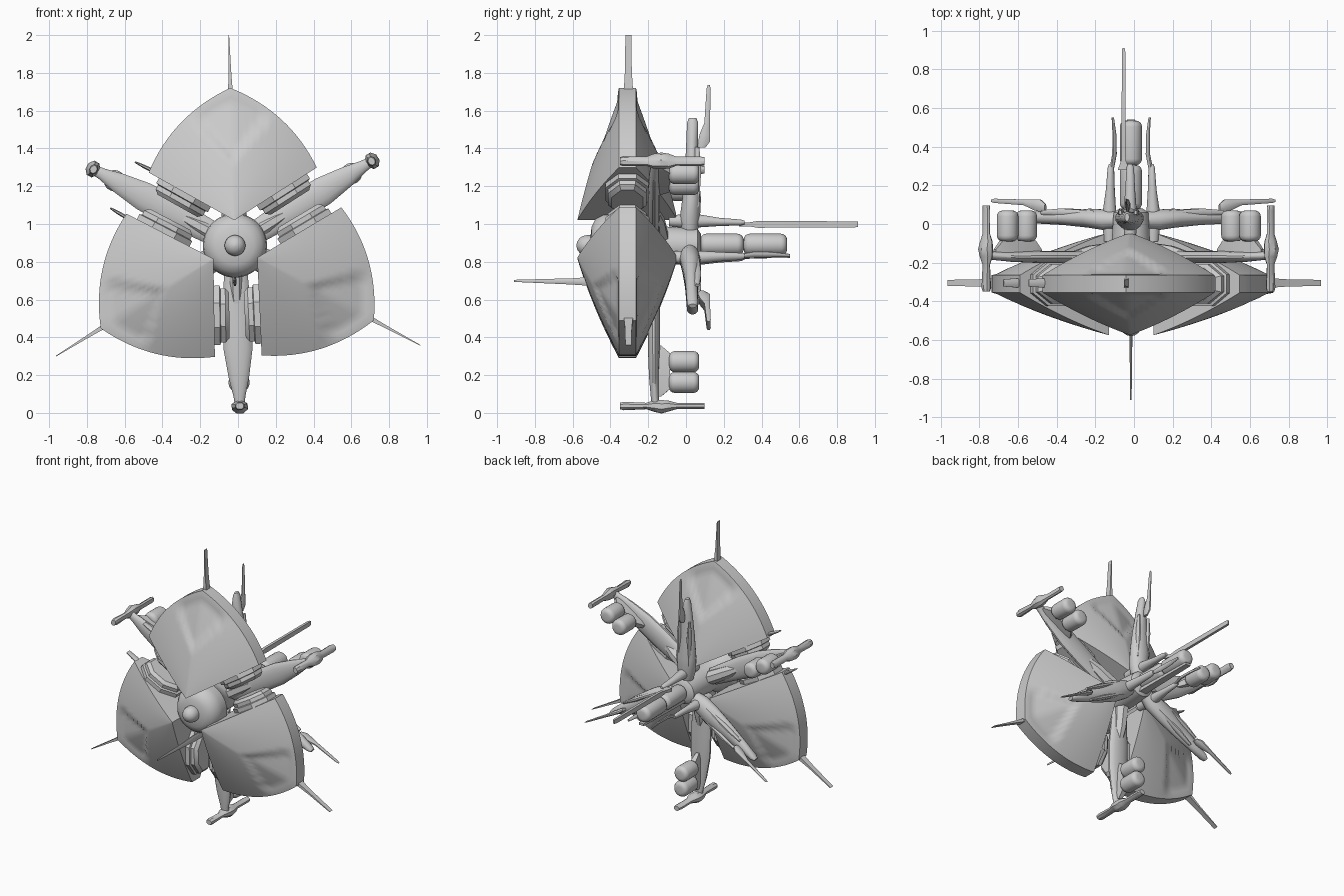
import bpy, bmesh
from math import sin, cos, pi, radians, sqrt
from mathutils import Matrix, Vector

if "Cube" in bpy.data.objects:
    bpy.data.objects.remove(bpy.data.objects["Cube"])

HUB = Matrix.Translation((-0.016, 0, 0.886))
TO_Y = Matrix.Rotation(-pi / 2, 4, 'X')          # local z -> world +y


def radial(deg):
    """Frame whose local z points outward from the hub, deg clockwise from up."""
    return HUB @ Matrix.Rotation(radians(deg - 1.7), 4, 'Y')


def finish(bm, name, m, angle=35):
    bmesh.ops.remove_doubles(bm, verts=bm.verts, dist=1e-5)
    bmesh.ops.recalc_face_normals(bm, faces=bm.faces)
    me = bpy.data.meshes.new(name)
    bm.to_mesh(me)
    bm.free()
    me.polygons.foreach_set('use_smooth', [True] * len(me.polygons))
    me.set_sharp_from_angle(angle=radians(angle))
    ob = bpy.data.objects.new(name, me)
    ob.matrix_world = m
    bpy.context.collection.objects.link(ob)
    return ob


def loft(name, m, sections, n=16):
    """Sections along local z: (z, half_x, half_y, y_centre). n=4 gives a box section."""
    bm = bmesh.new()
    k, ph = (sqrt(2), pi / 4) if n == 4 else (1, pi / n)
    rings = []
    for s in sections:
        z, hx, hy = s[:3]
        yc = s[3] if len(s) > 3 else 0
        rings.append([bm.verts.new((k * hx * cos(ph + 2 * pi * i / n),
                                    yc + k * hy * sin(ph + 2 * pi * i / n), z)) for i in range(n)])
    for a, b in zip(rings, rings[1:]):
        for i in range(n):
            bm.faces.new((a[i], a[(i + 1) % n], b[(i + 1) % n], b[i]))
    bm.faces.new(rings[0])
    bm.faces.new(rings[-1])
    return finish(bm, name, m)


def tank(name, m, length, r):
    """Barrel with rounded ends along world y, starting at the frame origin."""
    c = 0.55 * r
    prof = [(c * (1 - cos(a)), r * (0.45 + 0.55 * sin(a))) for a in (0, .4, .8, 1.2, pi / 2)]
    prof += [(length - z, q) for z, q in reversed(prof)]
    loft(name, m @ TO_Y, [(z, q, q) for z, q in prof], 24)


def smooth(x):
    x = max(0, min(1, x))
    return x * x * (3 - 2 * x)


def pod(name, m):
    """Wedge of a lens: curved outer rim, flat inner faces, recessed V panel front and back."""
    bm = bmesh.new()
    C, R = 32, 28
    tip, ctrl, corner = Vector((0, .835)), Vector((.31, .70)), Vector((.445, .40))
    apex = Vector((0, .134))
    grid = {}
    for side in (-1, 1):
        for j in range(C + 1):
            w = 2 * j / C - 1
            a = abs(w)
            p = tip * (1 - a) ** 2 + ctrl * 2 * a * (1 - a) + corner * a * a
            p.x *= -1 if w < 0 else 1
            for i in range(R + 1):
                t = i / R
                q = p.lerp(apex, t)
                h = .045 + .22 * t + .06 * t * (1 - t)
                dent = smooth((q.y - .44 - 1.15 * abs(q.x)) / .035)
                h -= .02 * dent * smooth(t / .12)
                grid[side, i, j] = bm.verts.new((q.x, -.31 + side * h, q.y))
    for side in (-1, 1):
        for i in range(R):
            for j in range(C):
                ids = [(i, j), (i, j + 1), (i + 1, j + 1), (i + 1, j)]
                bm.faces.new([grid[side, a, b] for a, b in ids])
    for j in range(C):
        bm.faces.new((grid[-1, 0, j], grid[-1, 0, j + 1], grid[1, 0, j + 1], grid[1, 0, j]))
    for j in (0, C):
        for i in range(R):
            bm.faces.new((grid[-1, i, j], grid[-1, i + 1, j], grid[1, i + 1, j], grid[1, i, j]))
    finish(bm, name, m, 30)


# Central hub: nose ball, rounded drum, rear core
nose = [(-.58 + .055 * (1 - cos(a)), .055 * sin(a), .055 * sin(a)) for a in (.05, .4, .8, 1.2, 1.57)]
drum = [(-.505, .055), (-.50, .10), (-.48, .14), (-.44, .165), (-.40, .17), (-.34, .165),
        (-.30, .13), (-.22, .10), (-.1, .10), (.06, .09), (.08, .06)]
loft('hub', HUB @ TO_Y, nose + [(z, r, r) for z, r in drum], 40)

# Forward probe under the nose
loft('forward_probe', HUB @ TO_Y, [(-.91, .004, .006, .187), (-.6, .008, .018, .19),
                                   (-.5, .010, .026, .19), (-.4, .010, .026, .19)], 8)

for k in range(3):
    # Lens-wedge pods with an outer blade
    m = radial(120 * k)
    pod(f'pod_{k}', m)
    loft(f'pod_spike_{k}', m, [(.80, .014, .026, -.305), (.86, .010, .022, -.305),
                               (.93, .007, .018, -.305), (1.115, .002, .016, -.305)], 4)
    # Docking pads on the two flat inner faces
    for s in (-1, 1):
        pm = m @ Matrix.Translation((s * .257, -.31, .288)) @ Matrix.Rotation(s * radians(149.1), 4, 'Y')
        loft(f'pod_pad_{k}_{s}', pm, [(-.02, .17, .125), (.03, .17, .125), (.034, .155, .11),
                                      (.06, .155, .11), (.08, .13, .09)], 8)

    # Rear claws behind each pod, with blade tips
    loft(f'rear_claw_{k}', m, [(.06, .04, .04, .02), (.14, .065, .055, .02), (.25, .075, .05, .03),
                               (.40, .062, .036, .03), (.55, .04, .032, .033), (.65, .022, .03, .035),
                               (.675, .012, .02, .035)], 16)
    for s in (-1, 1):
        loft(f'claw_rail_{k}_{s}', m @ Matrix.Translation((s * .04, 0, 0)),
             [(.2, .012, .02, .05), (.4, .016, .022, .06), (.52, .008, .012, .06)], 8)
    loft(f'claw_blade_{k}', m, [(.52, .010, .02, .085), (.55, .014, .034, .095), (.59, .014, .03, .10),
                                (.65, .010, .016, .112), (.83, .005, .012, .12), (.85, .002, .006, .12)], 8)

    # Long arms in the gaps between pods
    a = radial(120 * k + 60)
    loft(f'arm_{k}', a, [(.10, .06, .03, -.17), (.38, .08, .032, -.17), (.55, .078, .032, -.17),
                         (.70, .055, .026, -.17), (.80, .032, .022, -.165), (.86, .025, .02, -.16)], 16)
    loft(f'arm_root_{k}', a, [(.1, .05, .07, -.16), (.25, .045, .05, -.16), (.34, .03, .03, -.17)], 8)
    # Cross bar at the arm end
    loft(f'arm_crossbar_{k}', a @ Matrix.Translation((0, 0, .85)) @ TO_Y,
         [(-.35, .022, .018, 0), (-.33, .028, .024, 0), (-.21, .026, .018), (-.17, .042, .032),
          (-.13, .046, .038, -.004), (-.09, .042, .030), (-.05, .026, .018), (.07, .028, .018),
          (.097, .022, .018)], 8)
    # Twin tanks and their mount
    for j, r in enumerate((.615, .725)):
        tank(f'arm_tank_{k}_{j}', a @ Matrix.Translation((0, -.09, r)), .16, .056)
    loft(f'tank_mount_{k}', a, [(.53, .012, .008, -.14), (.57, .02, .035, -.12),
                                (.76, .02, .035, -.12), (.80, .012, .008, -.14)], 4)

    # Booms running backwards around the engine
    b = m @ Matrix.Translation((0, 0, .13))
    loft(f'rear_boom_{k}', b @ TO_Y, [(-.09, .03, .03), (.0, .036, .038), (.08, .034, .034),
                                      (.18, .026, .022, .005), (.29, .02, .016, .008),
                                      (.31, .012, .01, .008)], 12)
    if k:
        loft(f'boom_blade_{k}', b @ TO_Y, [(.27, .01, .012, .01), (.36, .018, .010, .03),
                                           (.46, .016, .008, .03), (.55, .008, .006, .02)], 8)

# Long tail blade on the upper boom
loft('tail_blade', HUB @ Matrix.Translation((-.038, 0, .112)) @ TO_Y,
     [(.28, .03, .012), (.33, .012, .010), (.38, .010, .018), (.89, .009, .016), (.91, .006, .014)], 4)

# Rear engine tanks on the axis
for j, (y, l) in enumerate(((-.09, .16), (.075, .23), (.305, .23))):
    tank(f'engine_tank_{j}', HUB @ Matrix.Translation((0, y, .03 if j == 0 else .005)), l, .058)
loft('engine_rail', HUB @ TO_Y, [(.0, .03, .012, .058), (.54, .02, .008, .058)], 4)

# Short side spikes flanking the left arm
for k, s in ((0, -1), (2, 1)):
    sm = radial(120 * k) @ Matrix.Translation((s * .445, -.305, .42)) @ Matrix.Rotation(s * radians(62), 4, 'Y')
    loft(f'side_spike_{k}', sm, [(-.06, .012, .026), (.03, .010, .024), (.08, .005, .02)], 8)
